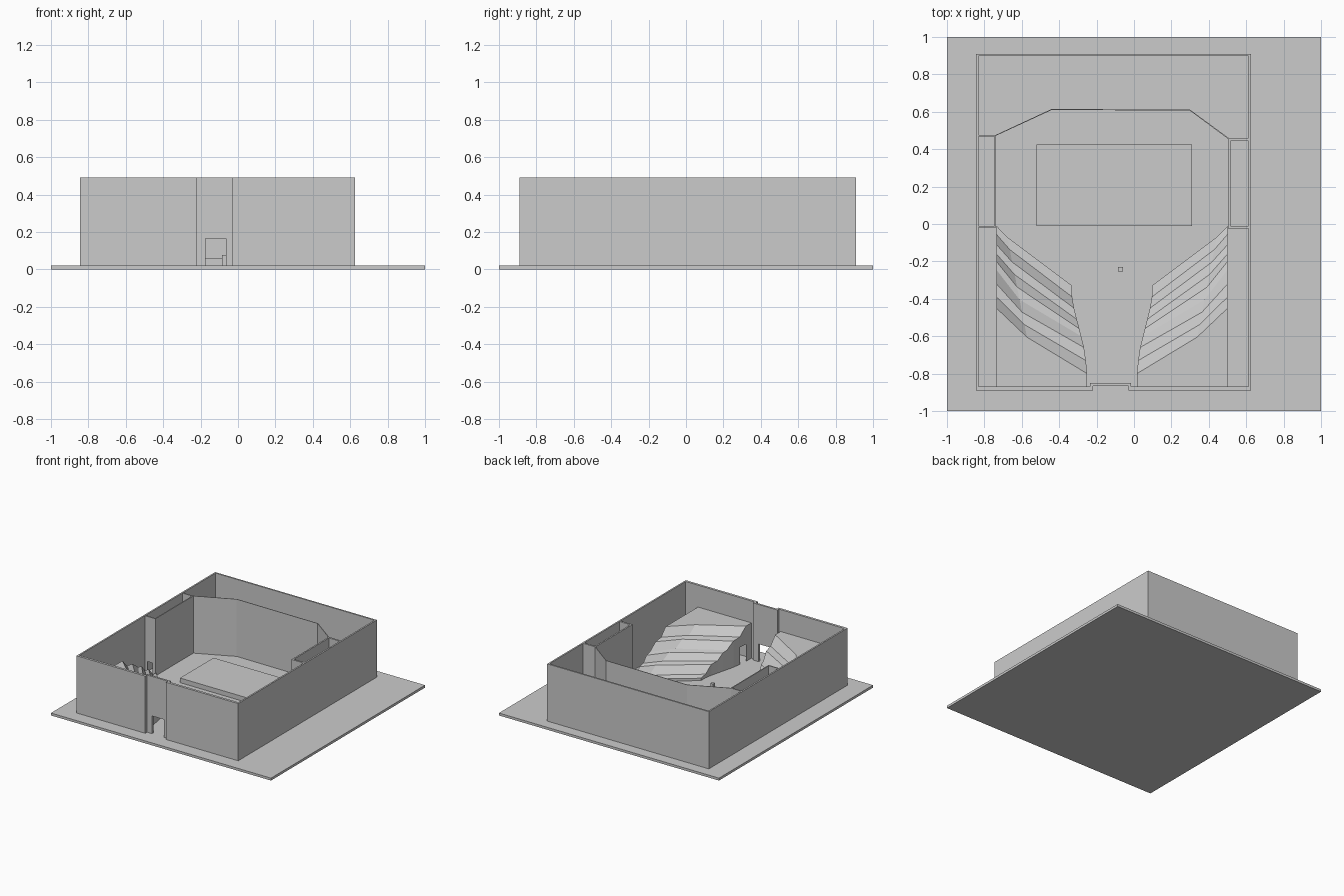
import bpy, bmesh

if "Cube" in bpy.data.objects:
    bpy.data.objects.remove(bpy.data.objects["Cube"])

BASE, TOP, T = 0.02, 0.49, 0.013
CX = -0.1175            # symmetry line of the hall


def finish(name, bm):
    bmesh.ops.recalc_face_normals(bm, faces=bm.faces)
    me = bpy.data.meshes.new(name)
    bm.to_mesh(me)
    bm.free()
    ob = bpy.data.objects.new(name, me)
    bpy.context.collection.objects.link(ob)
    return ob


def prism(name, pts, offset):
    """Extrude a planar outline of 3D points along an offset."""
    bm = bmesh.new()
    f = bm.faces.new([bm.verts.new(p) for p in pts])
    ext = bmesh.ops.extrude_face_region(bm, geom=[f])
    vs = [v for v in ext["geom"] if isinstance(v, bmesh.types.BMVert)]
    bmesh.ops.translate(bm, verts=vs, vec=offset)
    if f.is_valid and len(f.link_loops if hasattr(f, "link_loops") else []) > 99:
        bm.faces.remove(f)
    return finish(name, bm)


def plan(name, pts, z0=BASE, z1=TOP):
    return prism(name, [(x, y, z0) for x, y in pts], (0, 0, z1 - z0))


def box(name, x0, x1, y0, y1, z0=BASE, z1=TOP):
    return plan(name, [(x0, y0), (x1, y0), (x1, y1), (x0, y1)], z0, z1)


def door_wall(name, x0, x1, y0, y1, d0, d1, dz):
    """Wall along x with a doorway from d0 to d1, dz high."""
    prof = [(x0, BASE), (d0, BASE), (d0, dz), (d1, dz), (d1, BASE),
            (x1, BASE), (x1, TOP), (x0, TOP)]
    return prism(name, [(x, y0, z) for x, z in prof], (0, y1 - y0, 0))


# Ground slab
box("base_slab", -1, 1, -1, 1, 0, BASE)

# Outer walls
box("left_wall", -0.845, -0.845 + T, -0.89, 0.91)
box("right_wall", 0.625 - T, 0.625, -0.89, 0.91)
box("back_wall", -0.845 + T, 0.625 - T, 0.91 - T, 0.91)
box("front_wall_left", -0.845 + T, -0.22, -0.89, -0.87)
box("front_wall_right", -0.03, 0.625 - T, -0.89, -0.87)

# Recessed entrance
door_wall("entrance_panel", -0.235, -0.015, -0.866, -0.85, -0.175, -0.065, 0.165)
box("entrance_jamb_left", -0.235, -0.22, -0.87, -0.866)
box("entrance_jamb_right", -0.03, -0.015, -0.87, -0.866)

# Side rooms
box("left_room_wall", -0.745, -0.737, -0.02, 0.475)
box("left_room_back", -0.832, -0.745, 0.467, 0.475)
door_wall("left_room_front", -0.832, -0.745, -0.02, -0.01, -0.81, -0.765, 0.12)
box("right_room_wall", 0.503, 0.515, -0.025, 0.46)
box("right_room_back", 0.515, 0.612, 0.445, 0.46)
door_wall("right_room_front", 0.515, 0.612, -0.025, -0.01, 0.53, 0.575, 0.12)

# Folded partition behind the stage
arc = [(-0.742, 0.475), (-0.44, 0.615), (0.30, 0.611), (0.506, 0.46)]
inner = [(0.503, 0.455), (0.299, 0.606), (-0.439, 0.61), (-0.742, 0.47)]
plan("stage_partition", arc + inner)

# Stage and small stand
box("stage", -0.52, 0.31, -0.01, 0.425, BASE, 0.058)
box("stand", -0.085, -0.06, -0.255, -0.23, BASE, 0.078)

# Seating tiers: outer y, height, and inner end (distance from centre, y) per row
outer_y = [-0.01, -0.055, -0.11, -0.16, -0.20, -0.245, -0.32, -0.39, -0.45]
row_z = [0.04, 0.05, 0.11, 0.12, 0.17, 0.18, 0.235, 0.245, 0.31]
ends = [(0.213, -0.33), (0.213, -0.39), (0.203, -0.45), (0.188, -0.51), (0.175, -0.56),
        (0.165, -0.60), (0.15, -0.66), (0.14, -0.73), (0.133, -0.80)]


def seating(name, s):
    bm = bmesh.new()

    def vert(d, y, z):
        return bm.verts.new((CX + s * d, y, z))

    rows = []
    for i, (oy, z, (d, y)) in enumerate(zip(outer_y, row_z, ends)):
        k = i / 8
        mid = (0.56 - 0.105 * k, -0.07 - 0.535 * k)
        rows.append([vert(0.618, oy, z), vert(*mid, z), vert(d, y, z)])
    # Tread and riser strips
    for a, b in zip(rows, rows[1:]):
        for j in range(2):
            bm.faces.new((a[j], a[j + 1], b[j + 1], b[j]))
    # Top landing
    land_out, land_in = vert(0.618, -0.87, 0.31), vert(0.133, -0.87, 0.31)
    bm.faces.new(rows[-1] + [land_in, land_out])
    # Side walls down to the floor, with a doorway near the entrance

    def skirt(a, b, low=BASE):
        pa, pb = a.co.copy(), b.co.copy()
        pa.z = pb.z = low
        bm.faces.new((a, b, bm.verts.new(pb), bm.verts.new(pa)))

    outer_line = [r[0] for r in rows] + [land_out]
    inner_line = [r[2] for r in rows] + [land_in]
    for a, b in zip(outer_line, outer_line[1:]):
        skirt(a, b)
    for i, (a, b) in enumerate(zip(inner_line, inner_line[1:])):
        skirt(a, b, 0.16 if i == 7 else BASE)
    for j in range(2):
        skirt(rows[0][j], rows[0][j + 1])
    bmesh.ops.remove_doubles(bm, verts=bm.verts, dist=0.0005)
    return finish(name, bm)


seating("seating_left", -1)
seating("seating_right", 1)
